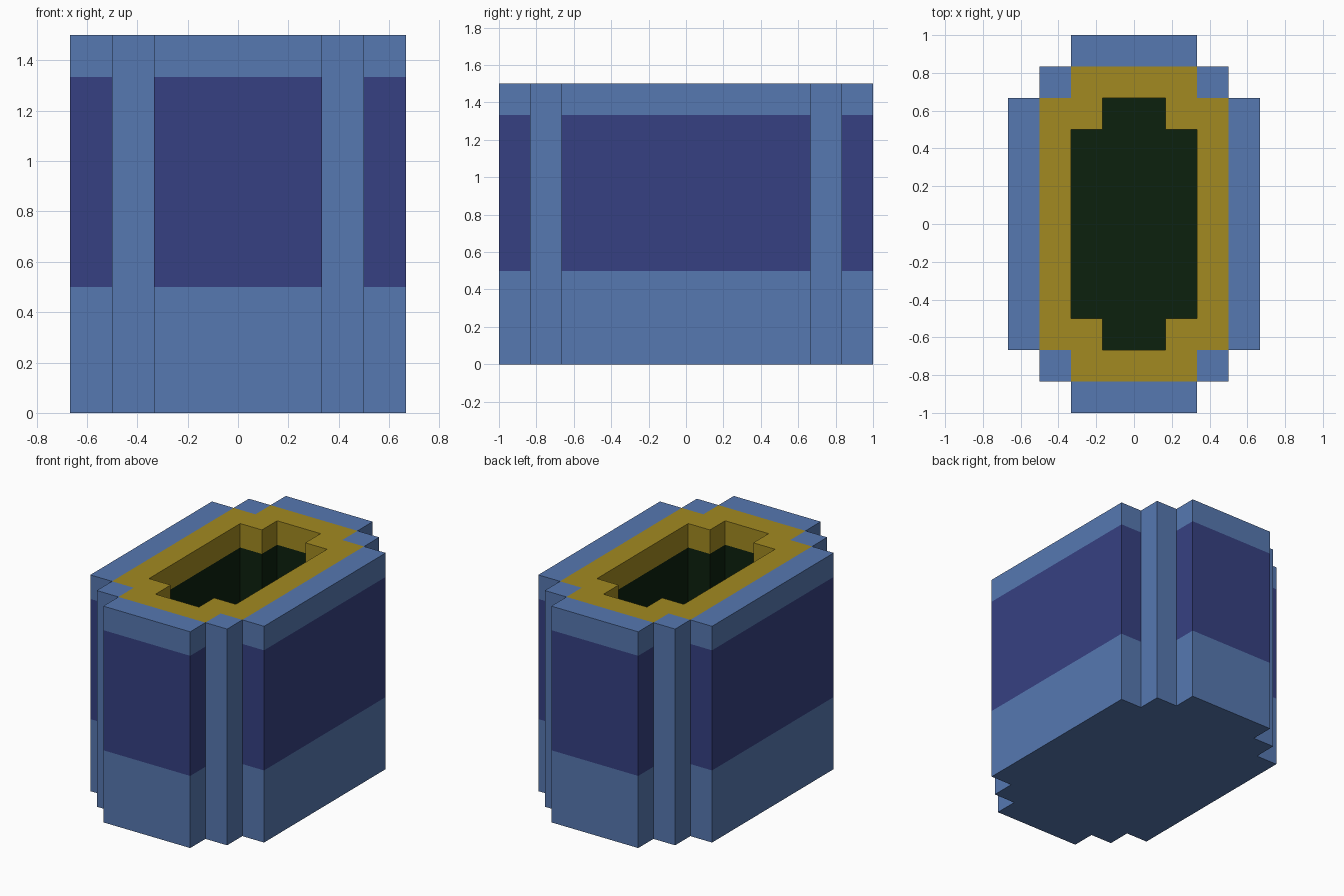
import bpy, bmesh
from mathutils import Matrix

cube = bpy.data.objects.get("Cube")
if cube:
    bpy.data.objects.remove(cube, do_unlink=True)

U = 1 / 6                      # one block of the stepped design


def make_material(name, rgb):
    lin = [(c / 255 / 12.92) if c < 10.3 else ((c / 255 + 0.055) / 1.055) ** 2.4 for c in rgb]
    m = bpy.data.materials.new(name)
    m.use_nodes = True
    m.diffuse_color = (*lin, 1)
    m.node_tree.nodes["Principled BSDF"].inputs["Base Color"].default_value = (*lin, 1)
    return m


BLUE, NAVY, GOLD, DARK = range(4)
MATS = [make_material("steel blue", (86, 120, 177)), make_material("navy band", (54, 64, 130)),
        make_material("gold", (162, 138, 33)), make_material("dark green", (12, 33, 13))]

# Stepped outlines, one quarter each, in blocks
OUTER = [(4, 4), (3, 4), (3, 5), (2, 5), (2, 6)]
LINING = [(3, 4), (2, 4), (2, 5)]
OPENING = [(2, 3), (1, 3), (1, 4)]
HEIGHT, BAND_TOP, BAND_LOW, FLOOR = 9, 8, 3, 1


def full_outline(quarter):
    """Mirror a quarter outline into a closed counter-clockwise loop."""
    flip = quarter[::-1]
    return (quarter + [(-x, y) for x, y in flip]
            + [(-x, -y) for x, y in quarter] + [(x, -y) for x, y in flip])


def inside(x, y, quarter):
    return any(abs(x) < px and abs(y) < py for px, py in quarter)


def finish(name, bm):
    bmesh.ops.transform(bm, matrix=Matrix.Scale(U, 4), verts=bm.verts)
    bm.normal_update()
    me = bpy.data.meshes.new(name)
    bm.to_mesh(me)
    bm.free()
    for m in MATS:
        me.materials.append(m)
    ob = bpy.data.objects.new(name, me)
    bpy.context.collection.objects.link(ob)
    return ob


def stepped_wall(name, quarter, levels, colour, inward=False):
    """Vertical walls through the levels, closed at the lowest level."""
    bm = bmesh.new()
    loop = full_outline(quarter)
    rings = [[bm.verts.new((x, y, z)) for x, y in loop] for z in levels]
    n = len(loop)
    for low, high in zip(rings, rings[1:]):
        for i in range(n):
            j = (i + 1) % n
            bm.faces.new((low[i], low[j], high[j], high[i]))
    bm.faces.new(rings[0][::-1])
    if inward:
        bmesh.ops.reverse_faces(bm, faces=bm.faces)
    bm.normal_update()
    for f in bm.faces:
        f.material_index = colour(f.calc_center_median(), f.normal)
    return finish(name, bm)


def outer_colour(c, n):
    """Navy band round the middle, broken by the plain corner posts."""
    post = (2 < abs(c.x) < 3 and abs(c.y) > 4.9) or (4 < abs(c.y) < 5 and abs(c.x) < 3.1)
    banded = abs(n.z) < 0.5 and BAND_LOW < c.z < BAND_TOP and not post
    return NAVY if banded else BLUE


# Outer body and the pit inside it
stepped_wall("outer_body", OUTER, (0, BAND_LOW, BAND_TOP, HEIGHT), outer_colour)
stepped_wall("inner_pit", OPENING, (FLOOR, BAND_TOP, HEIGHT),
             lambda c, n: GOLD if c.z > BAND_TOP else DARK, inward=True)

# Flat rim: a block grid trimmed to the outline, gold lining inside blue edging
bm = bmesh.new()
bmesh.ops.create_grid(bm, x_segments=8, y_segments=12, size=1,
                      matrix=Matrix.Translation((0, 0, HEIGHT)) @ Matrix.Diagonal((4, 6, 1, 1)))
unwanted = []
for f in bm.faces:
    c = f.calc_center_median()
    if inside(c.x, c.y, OPENING) or not inside(c.x, c.y, OUTER):
        unwanted.append(f)
    f.material_index = GOLD if inside(c.x, c.y, LINING) else BLUE
bmesh.ops.delete(bm, geom=unwanted, context='FACES')
finish("top_rim", bm)
